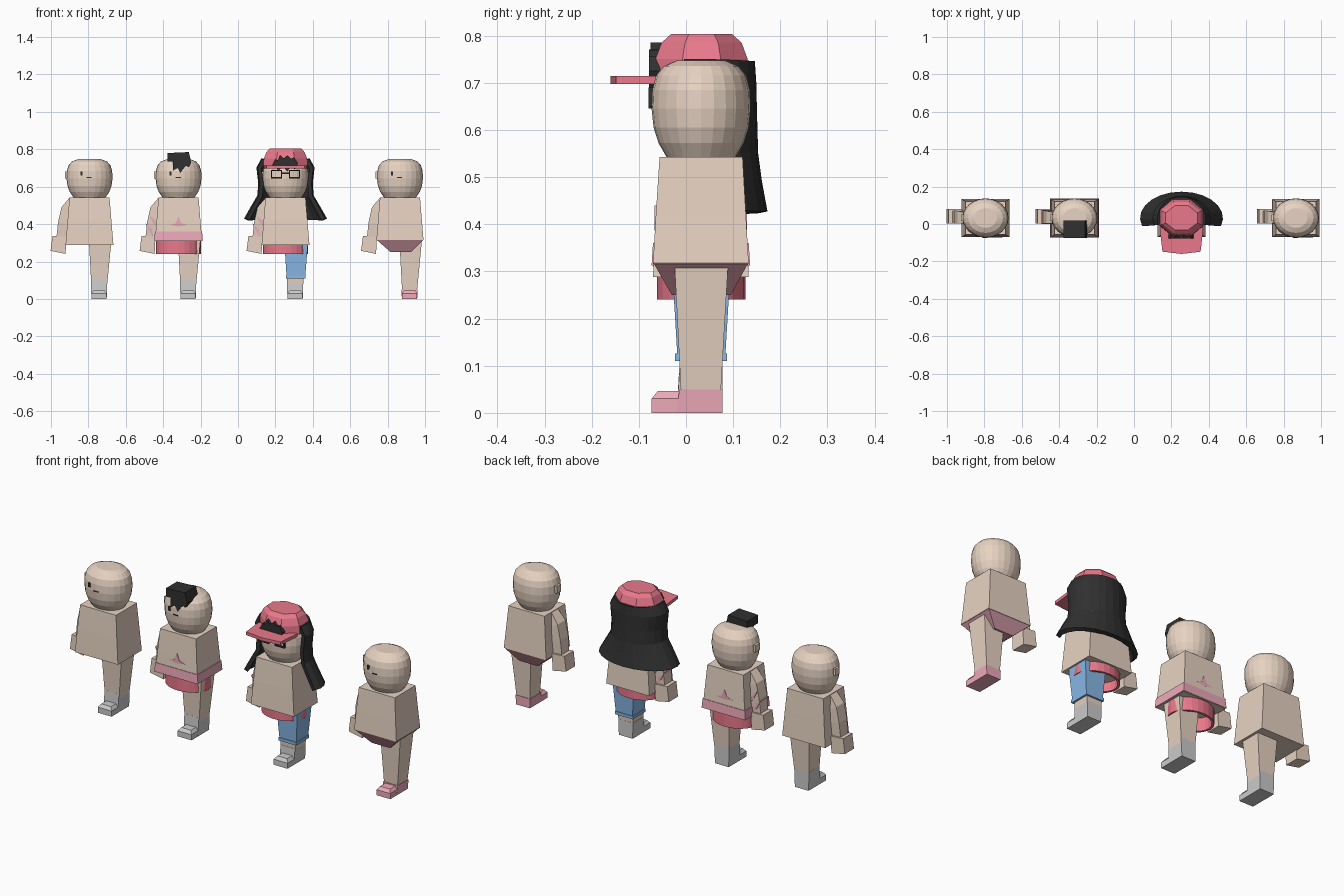
import bpy, bmesh, math

if "Cube" in bpy.data.objects:
    bpy.data.objects.remove(bpy.data.objects["Cube"])

COL = dict(skin=(.80, .65, .54), red=(.82, .19, .26), pink=(.85, .40, .49), plum=(.65, .32, .38),
           blue=(.25, .48, .80), black=(.03, .03, .03))
MATS = {}
for key, c in COL.items():
    MATS[key] = bpy.data.materials.new(key)
    MATS[key].diffuse_color = (*c, 1)


def finish(name, bm, mat, cx):
    bmesh.ops.recalc_face_normals(bm, faces=bm.faces)
    me = bpy.data.meshes.new(name)
    bm.to_mesh(me)
    bm.free()
    ob = bpy.data.objects.new(name, me)
    ob.location.x = cx
    bpy.context.collection.objects.link(ob)
    if mat:
        me.materials.append(MATS[mat])
    return ob


def loft(name, rings, mat, cx, closed=True, caps=True):
    bm = bmesh.new()
    vs = [[bm.verts.new(p) for p in r] for r in rings]
    n = len(rings[0])
    for a, b in zip(vs, vs[1:]):
        for i in range(n if closed else n - 1):
            j = (i + 1) % n
            bm.faces.new((a[i], a[j], b[j], b[i]))
    if caps:
        bm.faces.new(vs[0])
        bm.faces.new(vs[-1])
    return finish(name, bm, mat, cx)


def tapered(name, sections, mat, cx):
    # stacked rectangles: (z, x0, x1, y0, y1)
    return loft(name, [[(x0, y0, z), (x1, y0, z), (x1, y1, z), (x0, y1, z)]
                       for z, x0, x1, y0, y1 in sections], mat, cx)


def box(name, x0, x1, y0, y1, z0, z1, mat, cx):
    return tapered(name, [(z0, x0, x1, y0, y1), (z1, x0, x1, y0, y1)], mat, cx)


def prism(name, pts, y0, y1, mat, cx):
    # front outline (x, z) extruded in y
    return loft(name, [[(x, y, z) for x, z in pts] for y in (y0, y1)], mat, cx)


def ellipse(rx, ry, z, cy, n, start=0.0):
    return [(rx * math.cos(start + 2 * math.pi * i / n),
             cy + ry * math.sin(start + 2 * math.pi * i / n), z) for i in range(n)]


HEAD = [(.70, .543), (.86, .572), (.96, .605), (1, .645), (.985, .685), (.91, .715), (.76, .735), (.5, .747)]


def figure(cx, torso_z=.288, shoe_h=.1, shoe_mat=None, eye=True):
    # head with one ear and small face details
    loft("head", [ellipse(.123 * r, .105 * r, z, .032, 24) for r, z in HEAD], "skin", cx)
    box("ear", -.132, -.11, .015, .05, .645, .682, "skin", cx)
    if eye:
        box("eye", -.049, -.038, -.07, -.055, .66, .682, "black", cx)
        box("mouth", -.016, .012, -.0755, -.06, .647, .651, "black", cx)
    # torso
    t = (torso_z - .288) / .257
    tapered("torso", [(torso_z, -.128 + .02 * t, .128 - .02 * t, -.07, .133),
                      (.42, -.117, .117, -.064, .127),
                      (.543, -.107, .107, -.056, .12)], "skin", cx)
    # single arm and hand
    loft("arm", [[(xo, y0, zo), (xi, y0, zi), (xi, y1, zi), (xo, y1, zo)]
                 for xo, zo, xi, zi, y0, y1 in [(-.105, .543, -.07, .50, .005, .06),
                                                (-.15, .49, -.10, .465, .003, .07),
                                                (-.168, .41, -.11, .40, .004, .072),
                                                (-.177, .325, -.12, .325, .01, .07)]], "skin", cx)
    prism("hand", [(-.198, .337), (-.123, .332), (-.128, .241), (-.208, .257)], .002, .08, "skin", cx)
    # single leg
    tapered("leg", [(.03, .012, .09, -.01, .073), (.31, -.003, .117, -.024, .089)], "skin", cx)
    # shoe with toe
    tapered("shoe_shaft", [(0, .01, .092, -.02, .077), (shoe_h, .008, .095, -.014, .077)], shoe_mat, cx)
    tapered("shoe_toe", [(0, .01, .092, -.073, 0), (.03, .01, .092, -.073, 0),
                         (.046, .022, .08, -.06, 0)], shoe_mat, cx)


def waist_ring(cx):
    # open skirt-like ring below the torso
    ob = loft("waist_ring", [ellipse(.12, .094, z, .032, 24) for z in (.24, .315)], "red", cx, caps=False)
    m = ob.modifiers.new("thick", 'SOLIDIFY')
    m.thickness = .012


def marks(cx):
    # pink slashes on the arm
    for x, z in [(-.135, .42), (-.155, .375)]:
        prism("arm_mark", [(x - .022, z + .03), (x + .012, z - .005), (x + .02, z - .04), (x - .004, z - .01)],
              .001, .075, "pink", cx)


F1, F2, F3, F4 = -.794, -.318, .254, .866

# figure 1: plain
figure(F1)

# figure 2: belt, ring, tuft and marks
figure(F2, .31)
tapered("belt", [(.312, -.13, .13, -.073, .136), (.36, -.126, .126, -.07, .133)], "pink", F2)
waist_ring(F2)
marks(F2)
prism("chest_mark", [(-.048, .395), (0, .387), (.048, .395), (.015, .405), (0, .44), (-.015, .405)],
      -.067, .129, "pink", F2)
prism("hair_tuft", [(-.058, .78), (.055, .785), (.068, .73), (.055, .705), (.04, .712), (.025, .695),
                    (.01, .672), (-.005, .70), (-.03, .685), (-.03, .735), (-.058, .735)],
      -.075, .018, "black", F2)

# figure 3: cap, long hair, glasses, jeans
figure(F3, shoe_h=.085, eye=False)
waist_ring(F3)
marks(F3)
tapered("jeans_leg", [(.115, .006, .105, -.018, .083), (.30, -.006, .12, -.029, .094)], "blue", F3)
box("jeans_cuff", .002, .108, -.023, .087, .11, .126, "blue", F3)
loft("cap_crown", [ellipse(.128 * a, .108 * b, z, .033, 8, math.pi / 8) for a, b, z in
                   [(1, 1, .705), (.98, .98, .75), (.86, .85, .785), (.72, .65, .803)]], "red", F3)
loft("cap_brim", [[(x, y, z) for x, y in [(-.115, -.02), (.115, -.02), (.112, -.06), (.102, -.148),
                                          (0, -.16), (-.102, -.148), (-.112, -.06)]]
                  for z in (.697, .714)], "red", F3)

# hair curtain around the back, flaring outward at the hem
arc = [math.radians(-18 + 216 * i / 14) for i in range(15)]
hair = loft("long_hair", [[(rx * math.cos(a), cy + ry * math.sin(a), z) for a in arc]
                          for z, rx, ry, cy in [(.745, .12, .105, .03), (.70, .145, .108, .03),
                                                (.62, .135, .11, .03), (.55, .14, .112, .03),
                                                (.49, .175, .12, .03), (.425, .212, .13, .032)]],
            "black", F3, closed=False, caps=False)
m = hair.modifiers.new("thick", 'SOLIDIFY')
m.thickness = .022
m.offset = 0

# jagged fringe in front of the cap
prism("fringe", [(-.07, .715), (-.055, .745), (-.04, .742), (-.03, .77), (-.01, .752), (.01, .768),
                 (.03, .75), (.045, .757), (.065, .725), (.05, .69), (.03, .71), (.01, .68),
                 (-.015, .71), (-.04, .68), (-.05, .71)], -.078, -.055, "black", F3)

# glasses
for s in (-1, 1):
    c = s * .048
    for x0, x1, z0, z1 in [(-.03, .03, .683, .69), (-.03, .03, .645, .652),
                           (-.03, -.023, .652, .683), (.023, .03, .652, .683)]:
        box("glasses_rim", c + x0, c + x1, -.08, -.07, z0, z1, "black", F3)
box("glasses_bridge", -.02, .02, -.08, -.07, .668, .675, "black", F3)

# figure 4: briefs and pink shoe
figure(F4, .316, .05, "pink")
tapered("briefs", [(.25, -.05, .06, -.03, .095), (.318, -.127, .127, -.069, .132)], "plum", F4)

for m in bpy.data.materials:
    if m.users and not m.is_grease_pencil:
        m.use_nodes = True
        m.node_tree.nodes["Principled BSDF"].inputs["Base Color"].default_value = m.diffuse_color
